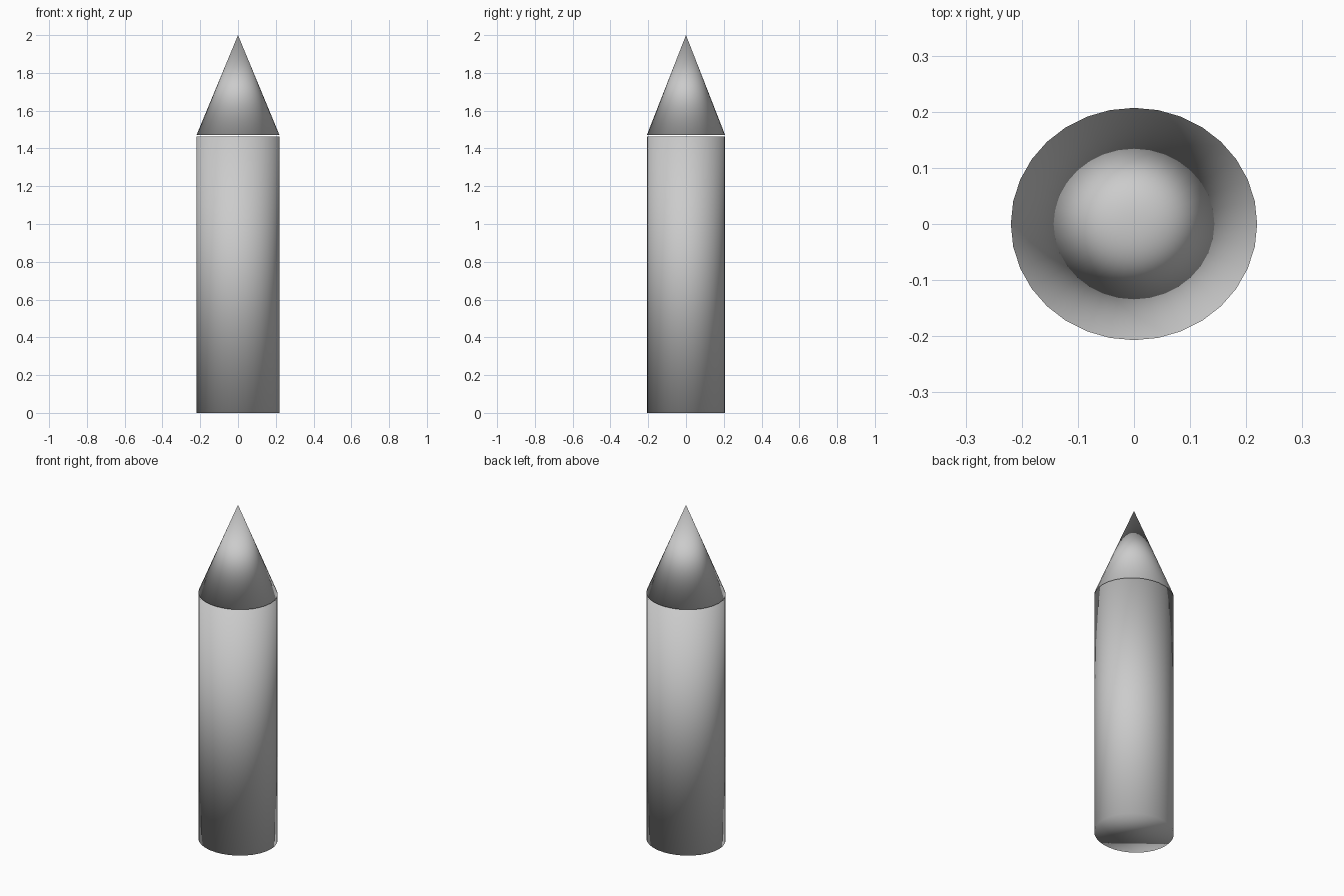
import bpy

if "Cube" in bpy.data.objects:
    bpy.data.objects.remove(bpy.data.objects["Cube"])

RX, RY = 0.2195, 0.207   # slightly oval cross-section
SIDES = 32


def finish(name):
    """Name the new part, squash it to the oval section and smooth it all over."""
    obj = bpy.context.object
    obj.name = name
    obj.scale = (RX, RY, 1)
    bpy.ops.object.transform_apply(location=False, rotation=False, scale=True)
    bpy.ops.object.shade_smooth()
    return obj


# Shaft, standing on the ground
shaft_top = 1.463
bpy.ops.mesh.primitive_cylinder_add(vertices=SIDES, radius=1, depth=shaft_top,
                                    location=(0, 0, shaft_top / 2))
finish("shaft")

# Pointed tip, a hair above the shaft
tip_base = 1.471
bpy.ops.mesh.primitive_cone_add(vertices=SIDES, radius1=1, radius2=0,
                                depth=2 - tip_base,
                                location=(0, 0, (2 + tip_base) / 2))
finish("pointed_tip")
